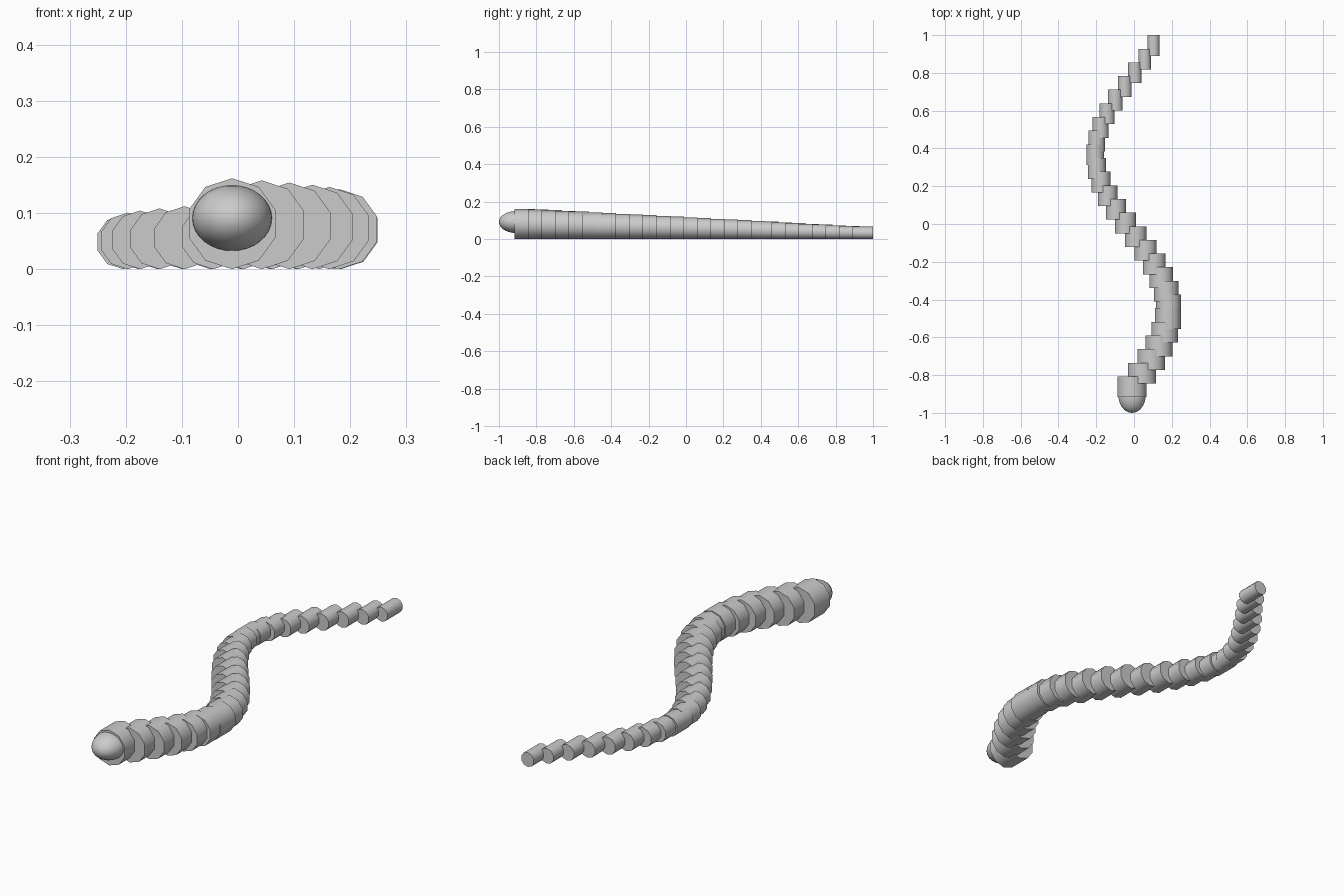
import bpy
import math

cube = bpy.data.objects.get("Cube")
if cube:
    bpy.data.objects.remove(cube, do_unlink=True)

COUNT = 26
LENGTH = 0.11
Y_START, Y_END = -0.917, 1.0
R_HEAD, R_TAIL = 0.081, 0.033
X_MID, SWAY, WAVE = -0.0105, 0.194, 0.2765

# One plain grey for the whole body
grey = bpy.data.materials.new("plain grey")
grey.use_nodes = True
colour = (0.6, 0.6, 0.6, 1)
grey.diffuse_color = colour
grey.node_tree.nodes["Principled BSDF"].inputs["Base Color"].default_value = colour


def finish(name):
    obj = bpy.context.object
    obj.name = name
    obj.data.materials.append(grey)
    bpy.ops.object.shade_smooth_by_angle(angle=math.radians(50))
    return obj


# Body: overlapping ten-sided drums along a wave, thinning to the tail
for i in range(COUNT):
    t = i / (COUNT - 1)
    r = R_HEAD + (R_TAIL - R_HEAD) * t
    y = Y_START + LENGTH / 2 + (Y_END - Y_START - LENGTH) * t
    bpy.ops.mesh.primitive_cylinder_add(
        vertices=10, radius=r, depth=LENGTH,
        location=(X_MID + SWAY * math.sin(WAVE * i), y, r),
        rotation=(math.pi / 2, 0, 0))
    finish(f"body_segment_{i + 1:02d}")

# Head: rounded snout set into the first drum
bpy.ops.mesh.primitive_uv_sphere_add(
    segments=32, ring_count=16, radius=1, location=(X_MID, -0.91, 0.091))
bpy.context.object.scale = (0.0715, 0.09, 0.0585)
bpy.ops.object.transform_apply(location=False, rotation=False, scale=True)
finish("head")
